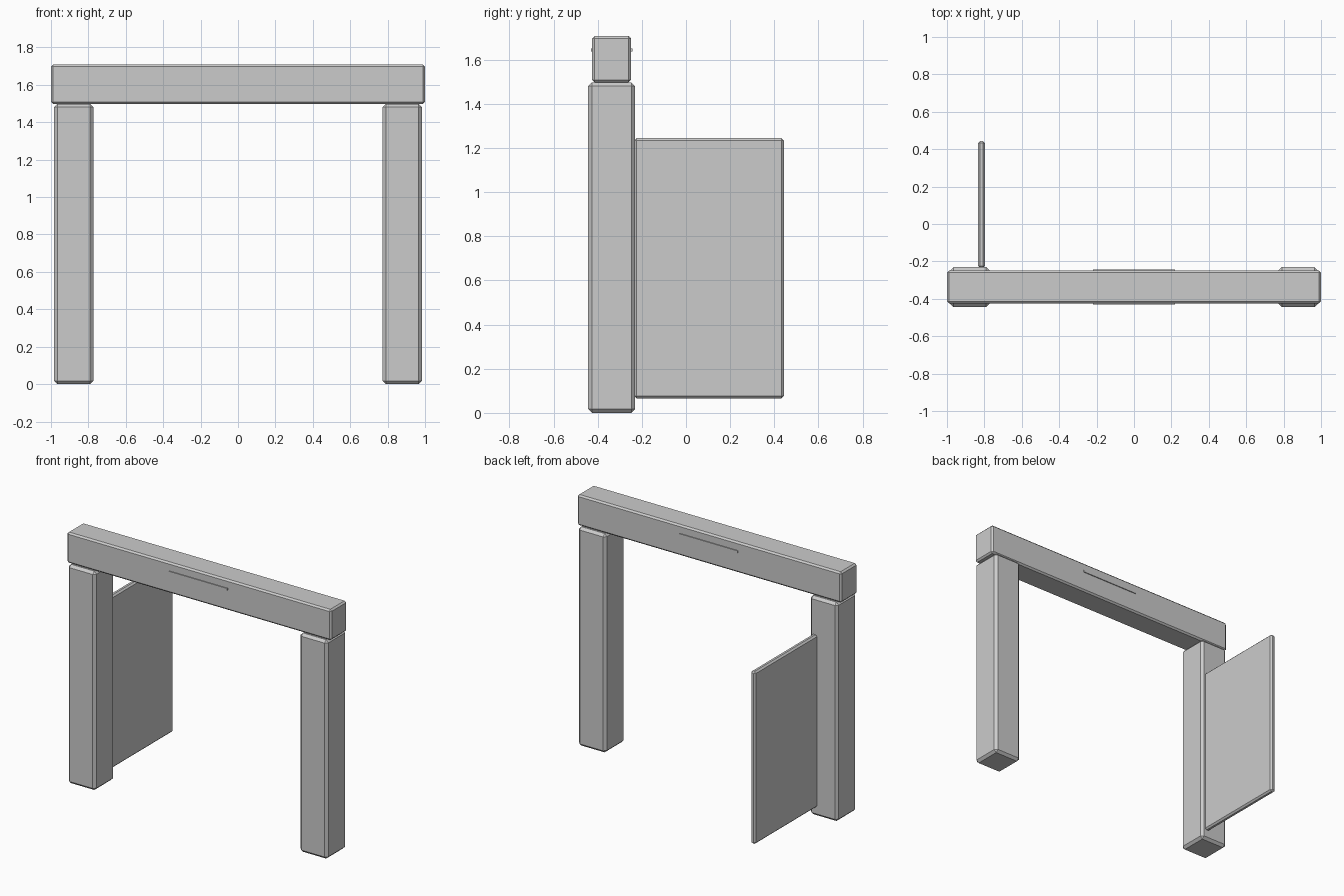
import bpy

if "Cube" in bpy.data.objects:
    bpy.data.objects.remove(bpy.data.objects["Cube"])


def box(name, lo, hi, bevel):
    """Chamfered box between two corner points."""
    size = [b - a for a, b in zip(lo, hi)]
    centre = [(a + b) / 2 for a, b in zip(lo, hi)]
    bpy.ops.mesh.primitive_cube_add(size=1, location=centre)
    ob = bpy.context.object
    ob.name = name
    ob.scale = size
    bpy.ops.object.transform_apply(location=False, rotation=False, scale=True)
    if bevel:
        mod = ob.modifiers.new("chamfer", 'BEVEL')
        mod.width = bevel
        mod.segments = 1
    return ob


# Upright posts, left and right
for side, cx in (("left", -0.878), ("right", 0.878)):
    box(side + "_post", (cx - 0.105, -0.443, 0), (cx + 0.105, -0.231, 1.498), 0.017)

# Lintel beam across the top
box("lintel_beam", (-1, -0.425, 1.498), (1, -0.249, 1.708), 0.011)

# Thin trim strip passing through the beam, showing on both faces
box("trim_strip", (-0.22, -0.431, 1.637), (0.22, -0.243, 1.651), 0)

# Open gate panel hinged on the left post
box("gate_panel", (-0.834, -0.235, 0.065), (-0.797, 0.443, 1.246), 0.011)
